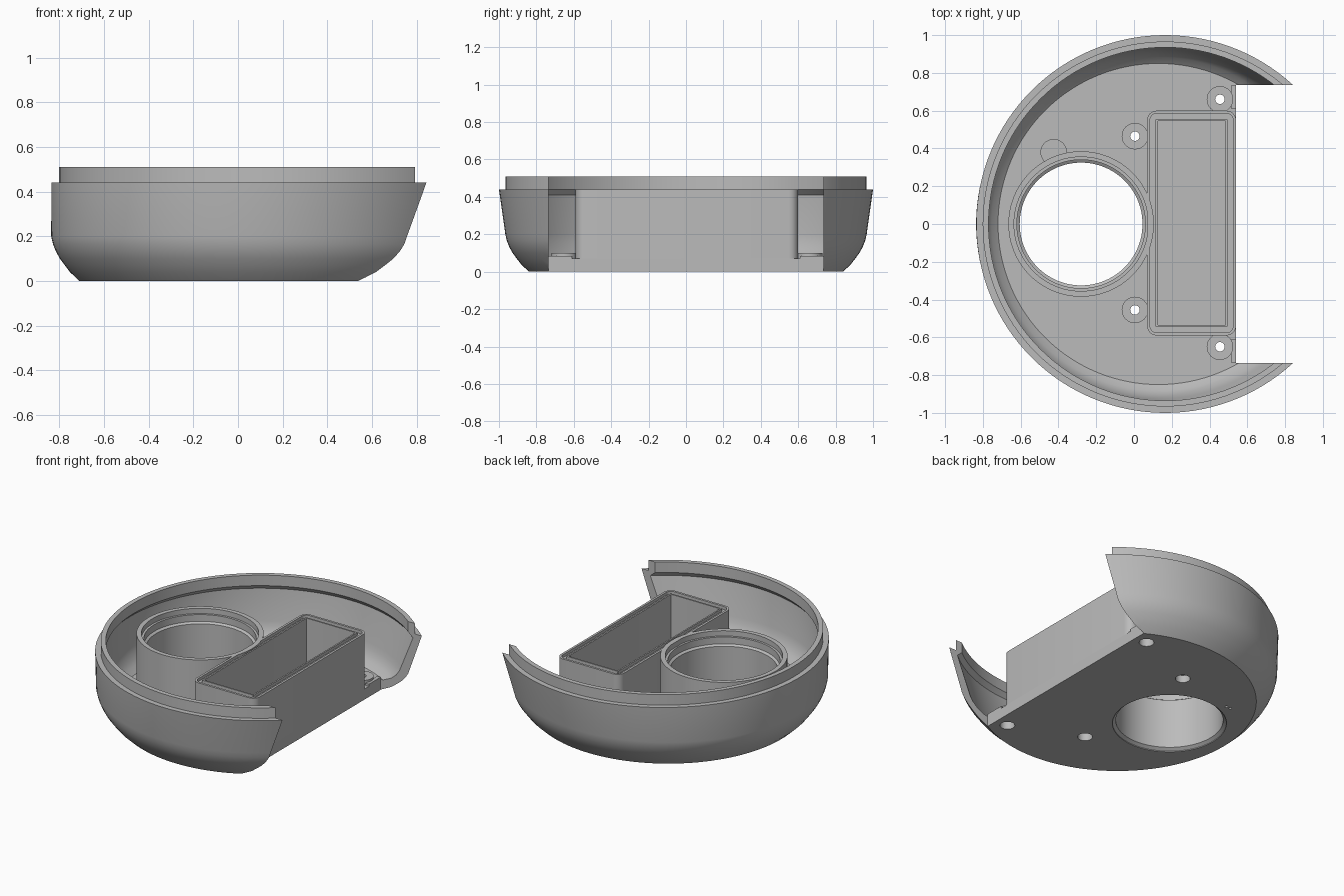
import bpy, bmesh
from math import cos, sin, pi, radians

cube = bpy.data.objects.get("Cube")
if cube:
    bpy.data.objects.remove(cube, do_unlink=True)

grey = bpy.data.materials.new("plain_grey")
grey.use_nodes = True
grey.diffuse_color = (0.5, 0.5, 0.5, 1)
grey.node_tree.nodes["Principled BSDF"].inputs["Base Color"].default_value = (0.5, 0.5, 0.5, 1)

MID = 0.005   # symmetry line of the inner fittings


def circle(cx, cy, r, z, n):
    return [(cx + r * cos(2 * pi * i / n), cy + r * sin(2 * pi * i / n), z) for i in range(n)]


def rounded_rect(x0, x1, y0, y1, inset, r, z, steps=6):
    x0, x1, y0, y1 = x0 + inset, x1 - inset, y0 + inset, y1 - inset
    corners = [(x1 - r, y1 - r), (x0 + r, y1 - r), (x0 + r, y0 + r), (x1 - r, y0 + r)]
    return [(cx + r * cos((k + s / steps) * pi / 2), cy + r * sin((k + s / steps) * pi / 2), z)
            for k, (cx, cy) in enumerate(corners) for s in range(steps + 1)]


def loft(name, rings, closed=False):
    """Skin a list of equal loops; closed joins last to first, otherwise ends are capped."""
    bm = bmesh.new()
    loops = [[bm.verts.new(p) for p in ring] for ring in rings]
    n = len(loops[0])
    pairs = list(zip(loops, loops[1:])) + ([(loops[-1], loops[0])] if closed else [])
    for a, b in pairs:
        for i in range(n):
            j = (i + 1) % n
            bm.faces.new((a[i], a[j], b[j], b[i]))
    if not closed:
        bm.faces.new(loops[0][::-1])
        bm.faces.new(loops[-1])
    bmesh.ops.recalc_face_normals(bm, faces=bm.faces)
    mesh = bpy.data.meshes.new(name)
    bm.to_mesh(mesh)
    bm.free()
    mesh.materials.append(grey)
    ob = bpy.data.objects.new(name, mesh)
    bpy.context.collection.objects.link(ob)
    return ob


def lathe(name, cx, cy, profile, n=48, closed=False):
    return loft(name, [circle(cx, cy, r, z, n) for r, z in profile], closed)


def block(name, x0, x1, y0, y1, z0, z1):
    return loft(name, [[(x0, y0, z), (x1, y0, z), (x1, y1, z), (x0, y1, z)] for z in (z0, z1)])


def activate(ob):
    bpy.ops.object.select_all(action='DESELECT')
    ob.select_set(True)
    bpy.context.view_layer.objects.active = ob


def cut(ob, cutter):
    cutter.hide_render = True
    mod = ob.modifiers.new("cut", 'BOOLEAN')
    mod.operation, mod.solver, mod.object = 'DIFFERENCE', 'EXACT', cutter
    activate(ob)
    bpy.ops.object.modifier_apply(modifier=mod.name)
    bpy.data.objects.remove(cutter, do_unlink=True)


def smooth(ob):
    activate(ob)
    bpy.ops.object.shade_smooth_by_angle(angle=radians(25))


# Round shell: the wall leans, so ring centres drift towards +x near the rim
def shell_ring(r, z):
    drift = min(max((z - 0.2) / 0.24, 0), 1)
    return circle(0.13 + 0.035 * drift, 0, r, z, 128)


outer = [(0.84, 0), (0.882, 0.04), (0.905, 0.07), (0.927, 0.1), (0.944, 0.13),
         (0.958, 0.165), (0.966, 0.2), (1.0, 0.44)]
lip = [(0.966, 0.44), (0.966, 0.51), (0.935, 0.51), (0.935, 0.44), (0.96, 0.41)]
inner = [(0.926, 0.2), (0.917, 0.165), (0.903, 0.13), (0.883, 0.1), (0.85, 0.07)]
shell = loft("shell", [shell_ring(r, z) for r, z in outer + lip + inner])

# Open side and the large round opening
cut(shell, block("opening_cutter", 0.54, 1.5, -0.735, 0.735, -0.2, 0.8))
cut(shell, lathe("tube_cutter", -0.28, 0, [(0.345, -0.1), (0.345, 0.2)], 96))

# Screw bosses with counterbored holes
for side, word in ((1, "back"), (-1, "front")):
    for x, y, place in ((0.005, 0.46, "inner"), (0.455, 0.655, "outer")):
        cy = MID + side * y
        cut(shell, lathe("bore_cutter", x, cy, [(0.045, -0.1), (0.045, 0.05)], 32))
        cut(shell, lathe("hole_cutter", x, cy, [(0.025, 0.03), (0.025, 0.2)], 32))
        smooth(lathe(f"{word}_{place}_boss", x, cy,
                     [(0.025, 0.065), (0.07, 0.065), (0.07, 0.1), (0.025, 0.1)], 32, True))
    # Low sill along the open floor edge
    y0, y1 = sorted((side * 0.61, side * 0.735))
    block(f"{word}_sill", 0.515, 0.54, y0, y1, 0.06, 0.085)

# Small solid boss beside the tube, with two pin holes below
for dx in (-0.015, 0.015):
    cut(shell, lathe("pin_cutter", -0.43 + dx, 0.375, [(0.009, -0.1), (0.009, 0.04)], 12))
boss = lathe("small_boss", -0.425, 0.38, [(0.07, 0.06), (0.07, 0.1)], 32)
cut(boss, lathe("boss_cutter", -0.28, 0, [(0.37, 0), (0.37, 0.3)], 96))
smooth(boss)
smooth(shell)

# Stepped tube
smooth(lathe("tube", -0.28, 0,
             [(0.385, 0.05), (0.385, 0.44), (0.355, 0.44), (0.355, 0.405), (0.34, 0.405),
              (0.34, 0.36), (0.325, 0.35), (0.325, 0.02), (0.345, 0.005), (0.35, 0.05)], 96, True))

# Rectangular pocket walls with a seal groove in the rim
rim = [(0, 0.05, 0.07), (0, 0.05, 0.44), (0.015, 0.035, 0.44), (0.015, 0.035, 0.42),
       (0.045, 0.004, 0.42), (0.045, 0.004, 0.44), (0.055, 0.004, 0.44), (0.055, 0.004, 0.07)]
smooth(loft("pocket_walls", [rounded_rect(0.07, 0.54, MID - 0.595, MID + 0.595, i, r, z)
                             for i, r, z in rim], True))
